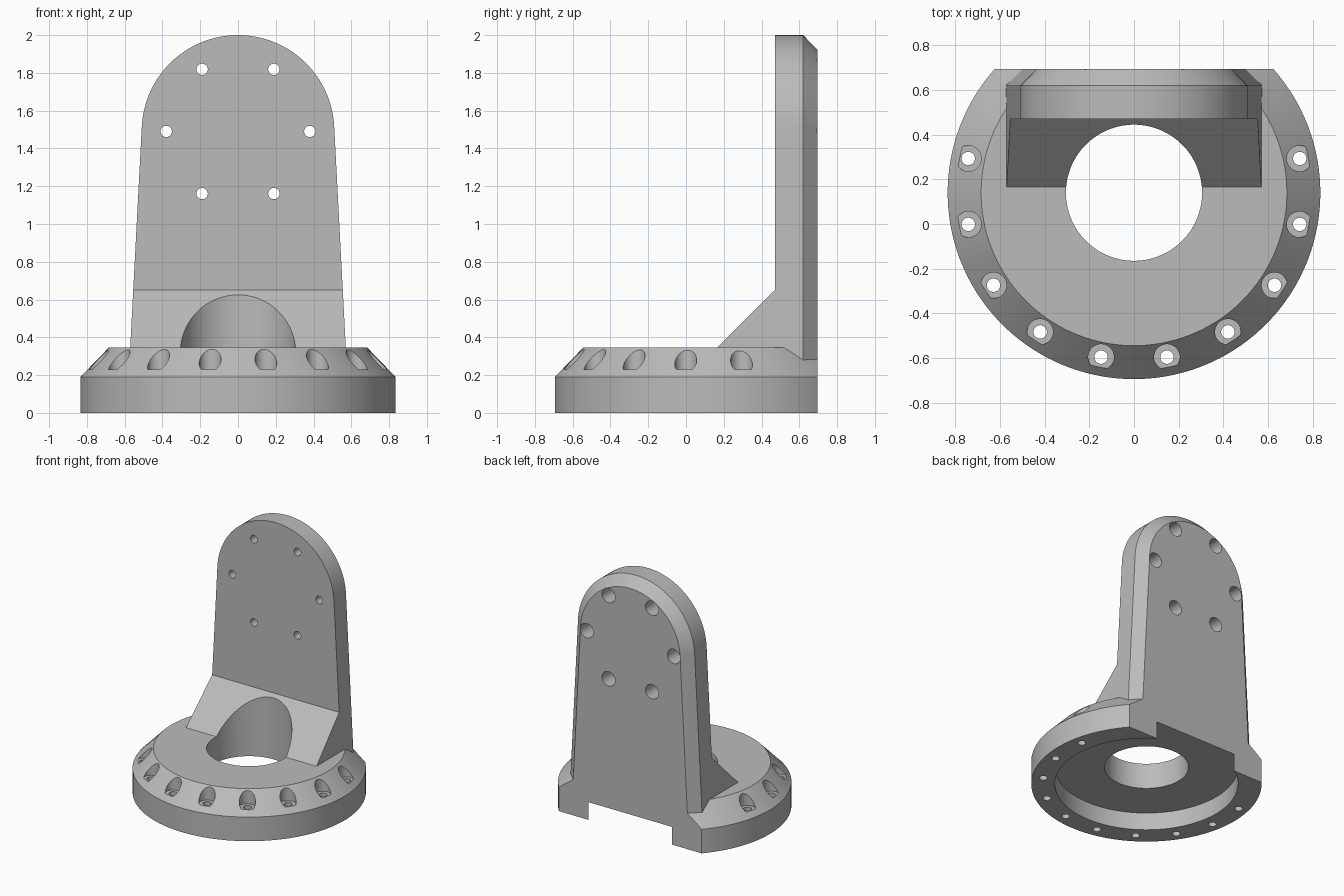
import bpy, bmesh, math
from mathutils import Matrix

if "Cube" in bpy.data.objects:
    bpy.data.objects.remove(bpy.data.objects["Cube"])

CY = 0.14           # y of the base axis
BACK = 0.695        # flat back plane
ARC_Z, ARC_R = 1.49, 0.51
DRAFT = math.radians(3)

grey = bpy.data.materials.new("light_grey")
grey.diffuse_color = (0.5, 0.5, 0.5, 1)
grey.use_nodes = True
grey.node_tree.nodes["Principled BSDF"].inputs["Base Color"].default_value = grey.diffuse_color


def finish(name, bm):
    bmesh.ops.recalc_face_normals(bm, faces=bm.faces)
    mesh = bpy.data.meshes.new(name)
    bm.to_mesh(mesh)
    bm.free()
    mesh.materials.append(grey)
    ob = bpy.data.objects.new(name, mesh)
    bpy.context.collection.objects.link(ob)
    return ob


def loft(name, rings):
    """Closed solid through rings of equal point count."""
    bm = bmesh.new()
    rows = [[bm.verts.new(p) for p in ring] for ring in rings]
    n = len(rows[0])
    for a, b in zip(rows, rows[1:]):
        for i in range(n):
            j = (i + 1) % n
            bm.faces.new((a[i], a[j], b[j], b[i]))
    bm.faces.new(rows[0][::-1])
    bm.faces.new(rows[-1])
    return finish(name, bm)


def lathe(name, profile, matrix, n=96):
    """Turn (radius, height) pairs around the matrix z axis."""
    turn = [(i + 0.5) * math.tau / n for i in range(n)]
    ob = loft(name, [[(r * math.cos(t), r * math.sin(t), z) for t in turn]
                     for r, z in profile])
    ob.data.transform(matrix)
    return ob


def combine(body, tool, operation):
    """Apply a boolean and remove the tool."""
    tool.hide_render = True
    mod = body.modifiers.new("cut", 'BOOLEAN')
    mod.operation = operation
    mod.solver = 'EXACT'
    mod.object = tool
    bpy.context.view_layer.objects.active = body
    bpy.ops.object.modifier_apply(modifier=mod.name)
    bpy.data.objects.remove(tool)


def plate_outline(y, inset, bottom=0.2, n=64):
    """Round-topped outline with slightly spreading sides."""
    r = ARC_R - inset
    pts = []
    for i in range(n + 1):
        a = DRAFT + (math.pi - 2 * DRAFT) * i / n
        pts.append((r * math.cos(a), y, ARC_Z + r * math.sin(a)))
    x, _, z = pts[0]
    foot = x + (z - bottom) * math.tan(DRAFT)
    return [(foot, y, bottom)] + pts + [(-foot, y, bottom)]


# Upright plate with bevelled back edge; the front is carved to leave the gusset
plate = loft("upright_plate", [plate_outline(0.05, 0), plate_outline(0.62, 0),
                               plate_outline(0.70, 0.08)])
side = [(0.47, 2.2), (0.47, 0.65), (0.0, 0.18), (-0.2, 0.18), (-0.2, 2.2)]
combine(plate, loft("gusset_cutter", [[(x, y, z) for y, z in side] for x in (-1, 1)]),
        'DIFFERENCE')

# Round base with sloped shoulder, joined to the plate
axis = Matrix.Translation((0, CY, 0))
body = lathe("flanged_bracket", [(0.835, 0), (0.835, 0.19), (0.685, 0.345)], axis, 128)
combine(body, plate, 'UNION')

# Flat back
trim = [(-1, BACK), (1, BACK), (1, 1.2), (-1, 1.2)]
combine(body, loft("back_cutter", [[(x, y, z) for x, y in trim] for z in (-0.2, 2.2)]),
        'DIFFERENCE')

# Underside recess and central bore, which also scoops the gusset
combine(body, lathe("bore_cutter", [(0.664, -0.1), (0.664, 0.14), (0.305, 0.14),
                                    (0.305, 1.0)], axis), 'DIFFERENCE')

# Counterbored screw holes around the shoulder
for k in range(5):
    for s in (-1, 1):
        a = math.radians(-90 + s * (11.25 + 22.5 * k))
        place = Matrix.Translation((0.757 * math.cos(a), 0.146 + 0.757 * math.sin(a), 0))
        combine(body, lathe("screw_cutter", [(0.03, -0.1), (0.03, 0.23), (0.058, 0.23),
                                             (0.058, 0.5)], place, 32), 'DIFFERENCE')

# Ring of six mounting holes, counterbored from the back
for k in range(6):
    a = math.radians(60 * k)
    place = (Matrix.Translation((0.38 * math.cos(a), 0, ARC_Z + 0.38 * math.sin(a)))
             @ Matrix.Rotation(-math.pi / 2, 4, 'X'))
    combine(body, lathe("mount_cutter", [(0.03, 0.4), (0.03, 0.57), (0.057, 0.57),
                                         (0.057, 0.8)], place, 32), 'DIFFERENCE')

body.select_set(True)
bpy.context.view_layer.objects.active = body
bpy.ops.object.shade_smooth_by_angle(angle=math.radians(25))
